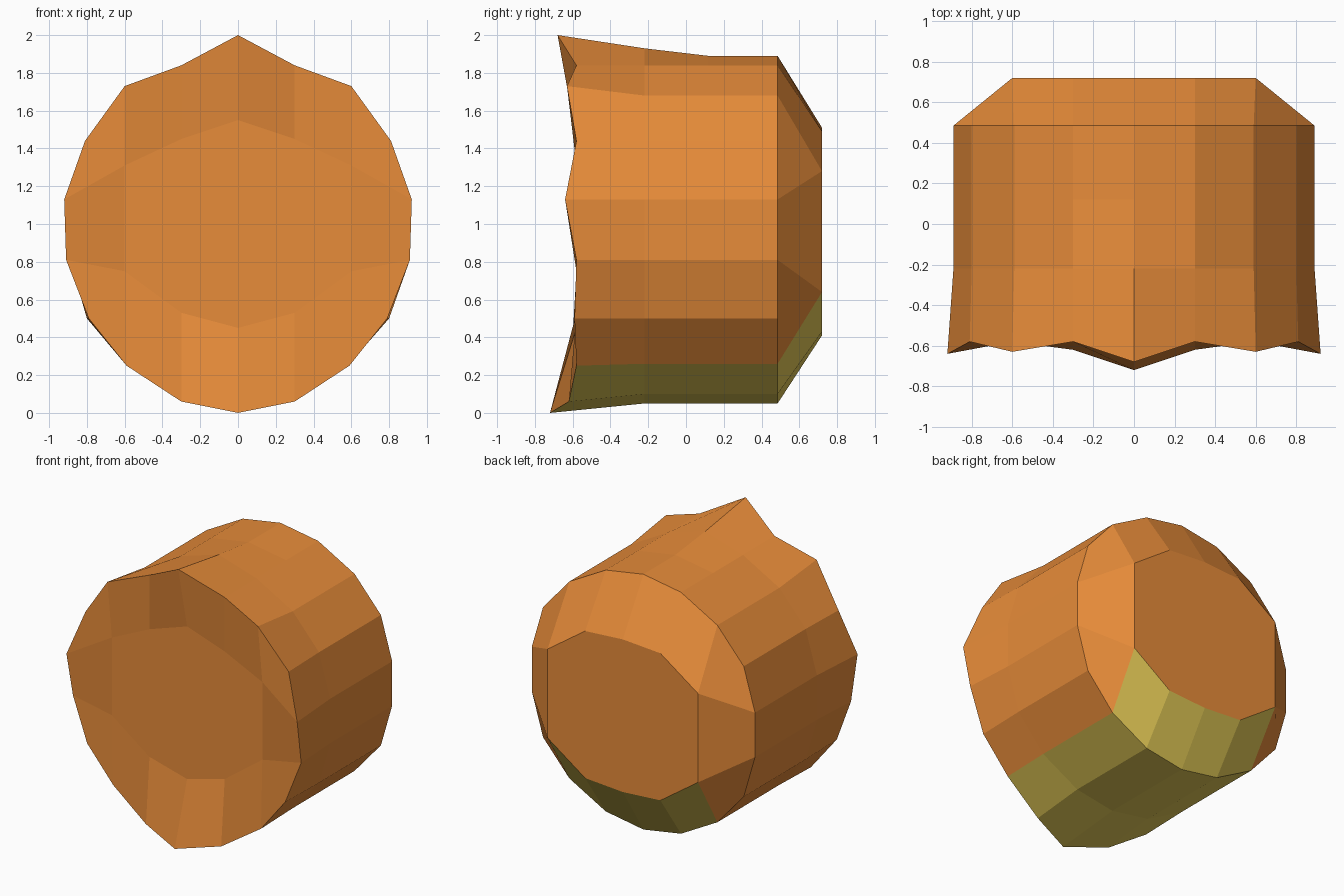
import bpy
import bmesh

cube = bpy.data.objects.get("Cube")
if cube:
    bpy.data.objects.remove(cube, do_unlink=True)


def make_material(name, rgb):
    mat = bpy.data.materials.new(name)
    color = (*rgb, 1.0)
    mat.use_nodes = True
    mat.diffuse_color = color
    mat.node_tree.nodes["Principled BSDF"].inputs["Base Color"].default_value = color
    return mat


orange = make_material("bright orange", (0.81, 0.265, 0.042))
olive = make_material("olive yellow", (0.77, 0.59, 0.093))

# Half outlines (x, z) run from the top centre to the bottom centre on the +x side
TUBE = [(0, 1.89), (.3, 1.84), (.59, 1.68), (.8, 1.44), (.89, 1.13),
        (.89, .81), (.8, .5), (.59, .26), (.3, .10), (0, .05)]
BACK_CAP = [(0, 1.51), (.3, 1.49), (.6, 1.28), (.6, .64), (.3, .43), (0, .41)]
FRONT_PANEL = [(0, 1.55), (.3, 1.45), (.6, 1.31), (.6, .75), (.3, .53), (0, .45)]

# Jagged front rim (x, y, z)
RIM = [(0, -.68, 2.0), (.3, -.58, 1.84), (.6, -.63, 1.73), (.81, -.58, 1.44),
       (.92, -.64, 1.13), (.91, -.58, .81), (.79, -.59, .5), (.59, -.58, .25),
       (.3, -.62, .06), (0, -.72, 0)]

# Which corner of a 10-sided cap each of the 18 rim corners joins
CAP_HALF = [0, 1, 2, 2, 2, 3, 3, 3, 4, 5]
CAP_LINK = CAP_HALF + [(10 - i) % 10 for i in CAP_HALF[-2:0:-1]]
STRAIGHT = list(range(18))
UNDERSIDE = {7, 8, 9, 10}          # the four bottom strips
CORNERS = (3, 6, 12, 15)           # rim corners inside a single corner face

bm = bmesh.new()


def at_depth(half, y):
    return [(x, y, z) for x, z in half]


def add_ring(half):
    """Mirror a half outline into a closed ring of vertices."""
    full = half + [(-x, y, z) for x, y, z in half[-2:0:-1]]
    return [bm.verts.new(p) for p in full]


def bridge(ring, other, link, underside):
    """Join two rings, leaving triangles where corners are shared."""
    for i in range(18):
        j = (i + 1) % 18
        corners = [ring[i], ring[j], other[link[j]], other[link[i]]]
        face = bm.faces.new(list(dict.fromkeys(corners)))
        face.material_index = int(underside and i in UNDERSIDE)


def close_end(ring, cap, underside):
    """Join a ring to a 10-sided cap with one face at each corner."""
    bridge(ring, cap, CAP_LINK, underside)
    bm.faces.new(cap)
    bmesh.ops.recalc_face_normals(bm, faces=bm.faces[:])
    spokes = [bm.edges.get((ring[i], cap[CAP_LINK[i]])) for i in CORNERS]
    bmesh.ops.dissolve_edges(bm, edges=spokes, use_verts=False)


# Tube, with its crown beginning to rise towards the front
rim = add_ring(RIM)
flare_outline = at_depth(TUBE, -.22)
flare_outline[0] = (0, -.22, 1.93)
flare = add_ring(flare_outline)
middle = add_ring(at_depth(TUBE, .12))
shoulder = add_ring(at_depth(TUBE, .485))
for a, b in ((rim, flare), (flare, middle), (middle, shoulder)):
    bridge(a, b, STRAIGHT, True)

# Chamfered back, then the front panel inside the jagged rim
close_end(shoulder, add_ring(at_depth(BACK_CAP, .72)), True)
close_end(rim, add_ring(at_depth(FRONT_PANEL, -.58)), False)

bmesh.ops.recalc_face_normals(bm, faces=bm.faces[:])
mesh = bpy.data.meshes.new("faceted_body")
bm.to_mesh(mesh)
bm.free()
mesh.materials.append(orange)
mesh.materials.append(olive)
body = bpy.data.objects.new("faceted_body", mesh)
bpy.context.collection.objects.link(body)
